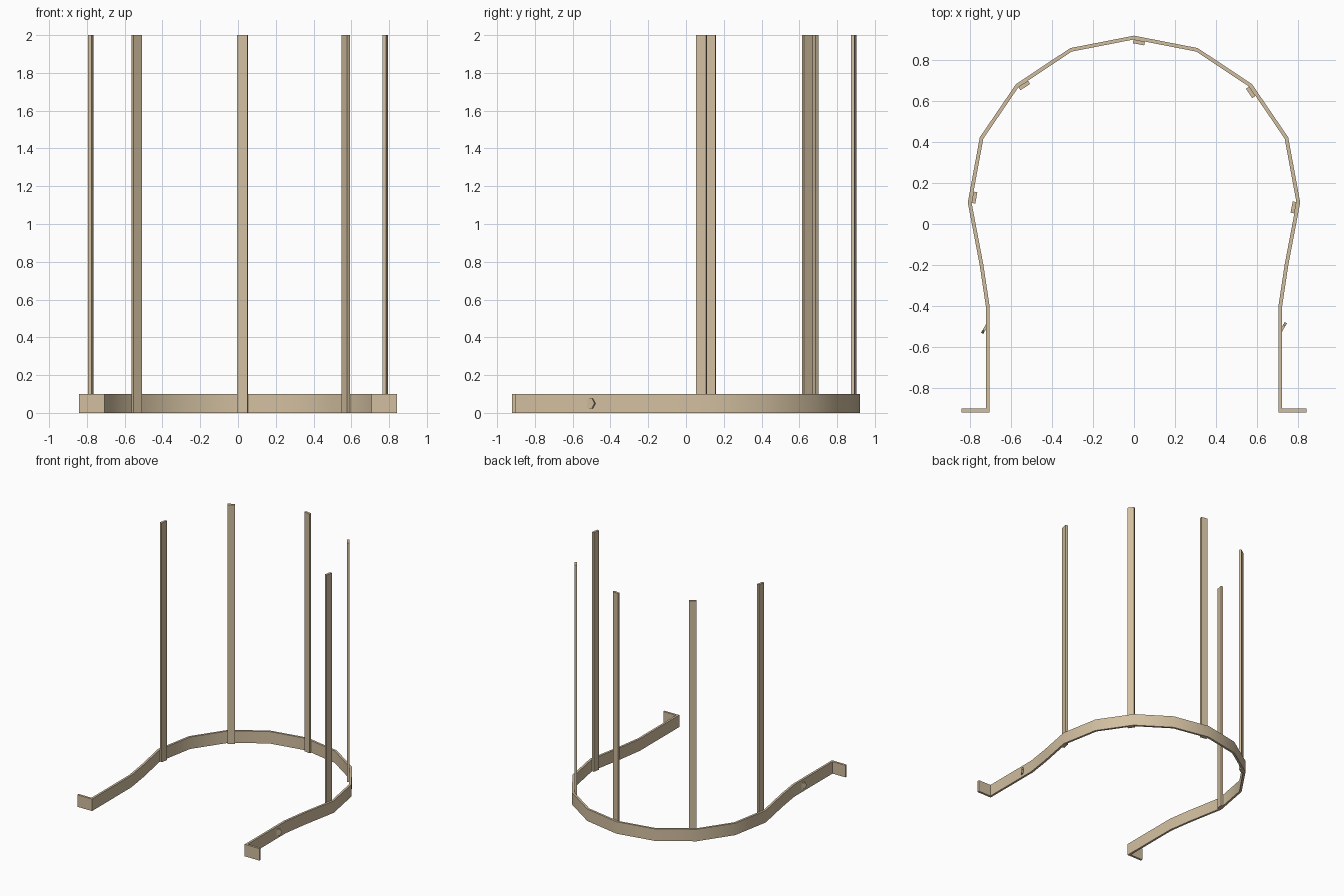
import bpy, bmesh, math
from mathutils import Vector

cube = bpy.data.objects.get("Cube")
if cube:
    bpy.data.objects.remove(cube, do_unlink=True)

BAND_HEIGHT = 0.1
HALF_THICK = 0.009

# One material for everything
tan = bpy.data.materials.new("tan")
tan.use_nodes = True
TAN = (0.64, 0.52, 0.35, 1)
tan.diffuse_color = TAN
tan.node_tree.nodes["Principled BSDF"].inputs["Base Color"].default_value = TAN


def add_object(name, bm):
    bmesh.ops.recalc_face_normals(bm, faces=bm.faces)
    mesh = bpy.data.meshes.new(name)
    bm.to_mesh(mesh)
    bm.free()
    mesh.materials.append(tan)
    obj = bpy.data.objects.new(name, mesh)
    bpy.context.collection.objects.link(obj)
    return obj


def inward(d):
    """Normal on the inner side of a path that runs clockwise from above."""
    return Vector((d.y, -d.x))


# Centre line of the band, from the left foot to the middle of the back, mirrored
half = [(0.842, -0.911), (0.715, -0.911), (0.715, -0.4), (0.745, -0.2),
        (0.803, 0.105), (0.745, 0.42), (0.57, 0.677), (0.308, 0.851)]
path = [Vector((-x, y)) for x, y in half] + [Vector((0, 0.911))]
path += [Vector(p) for p in reversed(half)]
dirs = [(b - a).normalized() for a, b in zip(path, path[1:])]

# Bent strip with mitred corners
bm = bmesh.new()
rings = []
for i, p in enumerate(path):
    n0 = inward(dirs[max(i - 1, 0)])
    n1 = inward(dirs[min(i, len(dirs) - 1)])
    miter = (n0 + n1) / (1 + n0.dot(n1)) * HALF_THICK
    corners = [(p - miter, 0), (p + miter, 0),
               (p + miter, BAND_HEIGHT), (p - miter, BAND_HEIGHT)]
    rings.append([bm.verts.new((q.x, q.y, z)) for q, z in corners])
for a, b in zip(rings, rings[1:]):
    for k in range(4):
        m = (k + 1) % 4
        bm.faces.new((a[k], a[m], b[m], b[k]))
bm.faces.new(rings[0])
bm.faces.new(rings[-1])
band = add_object("base_band", bm)
bpy.ops.object.select_all(action="DESELECT")
band.select_set(True)
bpy.context.view_layer.objects.active = band
bpy.ops.object.shade_smooth_by_angle(angle=math.radians(30))

# Flat posts, each starting at a bend and lying along the inside of the band
POST_WIDTH, POST_THICK, POST_TOP = 0.056, 0.019, 2.0
posts = {"right_post": 4, "back_right_post": 6, "back_post": 8,
         "back_left_post": 10, "left_post": 12}
for name, i in posts.items():
    d, n = dirs[i], inward(dirs[i])
    start = path[i] + n * HALF_THICK
    outline = [start, start + d * POST_WIDTH,
               start + d * POST_WIDTH + n * POST_THICK, start + n * POST_THICK]
    bm = bmesh.new()
    face = bm.faces.new([bm.verts.new((q.x, q.y, 0)) for q in outline])
    top = bmesh.ops.extrude_face_region(bm, geom=[face], use_keep_orig=True)["geom"]
    bmesh.ops.translate(bm, vec=(0, 0, POST_TOP),
                        verts=[v for v in top if isinstance(v, bmesh.types.BMVert)])
    add_object(name, bm)

# Hexagonal bolt heads on the outside of the straight legs
for name, side in (("left_bolt", 1), ("right_bolt", -1)):
    bm = bmesh.new()
    bmesh.ops.create_cone(bm, cap_ends=True, segments=6, radius1=0.03,
                          radius2=0.03, depth=0.012)
    bolt = add_object(name, bm)
    bolt.rotation_euler = (0, math.pi / 2, 0)
    bolt.location = (side * 0.727, -0.508, 0.05)
    # keep a corner pointing straight up
    corner = max((bolt.rotation_euler.to_matrix() @ v.co).z for v in bolt.data.vertices)
    if corner < 0.029:
        bolt.rotation_euler = (math.pi / 6, math.pi / 2, 0)
